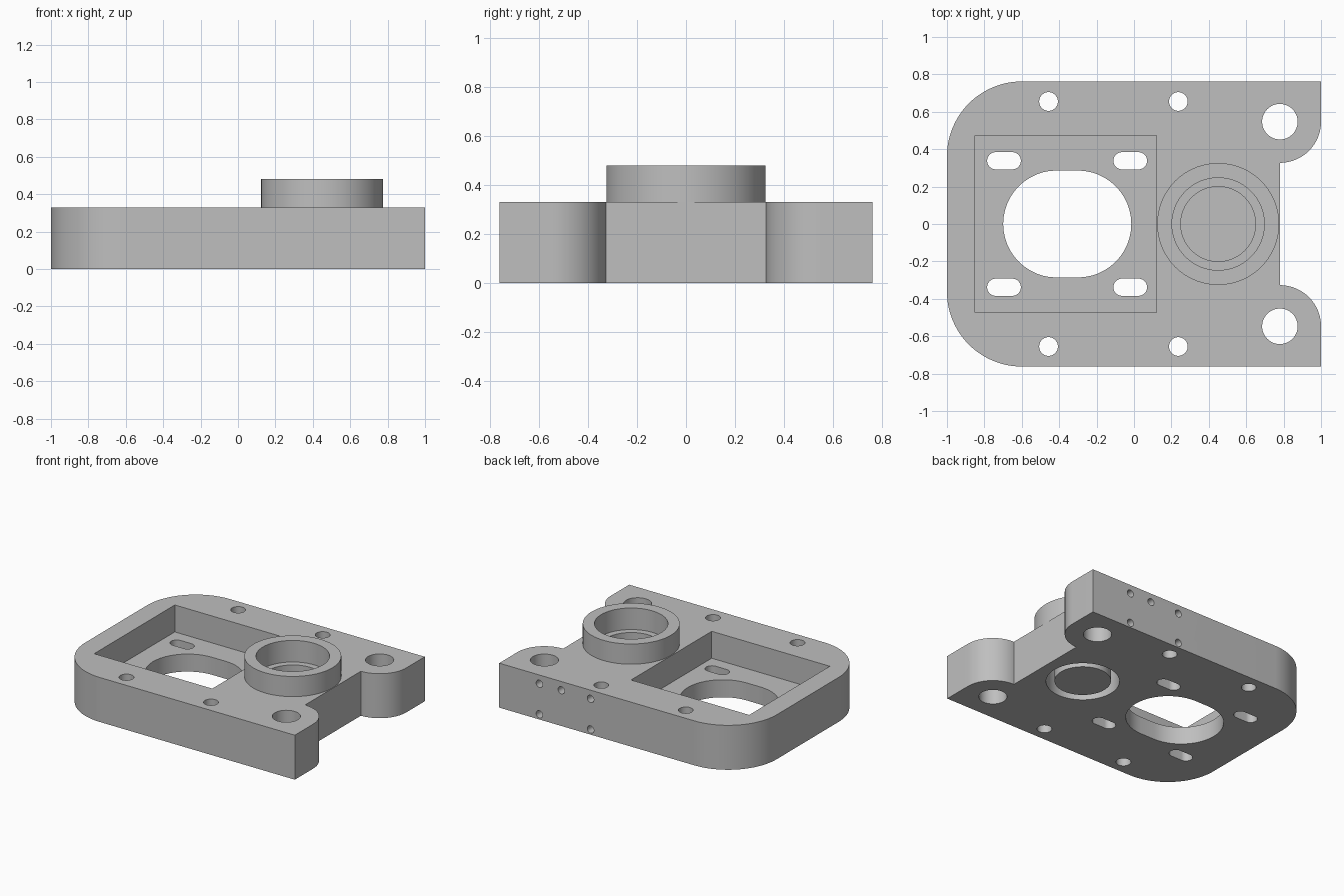
import bpy
import math
from mathutils import Matrix, Vector

cube = bpy.data.objects.get("Cube")
if cube:
    bpy.data.objects.remove(cube, do_unlink=True)

THICK = 0.33      # plate thickness
HALF = 0.762      # half depth of the plate
BOSS_X = 0.45

steel = bpy.data.materials.new("machined_grey")
steel.use_nodes = True
steel.diffuse_color = (0.52, 0.52, 0.52, 1)
steel.node_tree.nodes["Principled BSDF"].inputs["Base Color"].default_value = (0.52, 0.52, 0.52, 1)


def arc(cx, cy, r, start, end, steps=24):
    """Points on an arc, angles in degrees."""
    angles = [math.radians(start + (end - start) * i / steps) for i in range(steps + 1)]
    return [(cx + r * math.cos(a), cy + r * math.sin(a)) for a in angles]


def prism(name, outline, low, high):
    """Solid made by extruding a counter-clockwise outline from low to high."""
    n = len(outline)
    verts = [(x, y, z) for z in (low, high) for x, y in outline]
    faces = [list(range(n))[::-1], list(range(n, 2 * n))]
    faces += [[i, (i + 1) % n, n + (i + 1) % n, n + i] for i in range(n)]
    mesh = bpy.data.meshes.new(name)
    mesh.from_pydata(verts, [], faces)
    mesh.materials.append(steel)
    obj = bpy.data.objects.new(name, mesh)
    bpy.context.collection.objects.link(obj)
    return obj


def cylinder(name, x, y, r, low, high, steps=48):
    return prism(name, arc(x, y, r, 0, 360, steps)[:-1], low, high)


def slot(name, x, y, length, r, low, high):
    """Rounded slot running along x."""
    d = length / 2 - r
    outline = arc(x + d, y, r, -90, 90) + arc(x - d, y, r, 90, 270)
    return prism(name, outline, low, high)


def combine(target, tool, operation="DIFFERENCE"):
    """Boolean the tool into the target, then discard the tool."""
    tool.hide_render = True
    mod = target.modifiers.new("combine", "BOOLEAN")
    mod.operation = operation
    mod.solver = "EXACT"
    mod.object = tool
    bpy.context.view_layer.objects.active = target
    bpy.ops.object.modifier_apply(modifier=mod.name)
    bpy.data.objects.remove(tool, do_unlink=True)


# Plate: rounded left corners, two ears with rounded inner corners
outline = [(1, -HALF)]
outline += arc(0.78, -0.547, 0.22, 0, 90)
outline += arc(0.78, 0.547, 0.22, 270, 360)
outline += [(1, HALF)]
outline += arc(-0.6, HALF - 0.4, 0.4, 90, 180)
outline += arc(-0.6, -HALF + 0.4, 0.4, 180, 270)
plate = prism("mounting_plate", outline, 0, THICK)

# Raised round boss
combine(plate, cylinder("boss", BOSS_X, 0, 0.326, 0.25, 0.48, 72), "UNION")

# Stepped bore in the boss
combine(plate, cylinder("bore", BOSS_X, 0, 0.247, 0.32, 0.6, 64))
combine(plate, cylinder("bore_step", BOSS_X, 0, 0.2, 0.27, 0.5, 64))

# Ring groove on the underside around a central plug
combine(plate, cylinder("groove", BOSS_X, 0, 0.247, -0.1, 0.2, 64))
combine(plate, cylinder("plug", BOSS_X, 0, 0.19, 0.005, 0.24, 64), "UNION")

# Rectangular pocket with an oval opening in its floor
pocket = [(-0.85, -0.473), (0.12, -0.473), (0.12, 0.473), (-0.85, 0.473)]
combine(plate, prism("pocket", pocket, 0.13, 0.4))
combine(plate, slot("opening", -0.357, 0, 0.685, 0.286, -0.1, 0.2))

# Mirrored slots, bolt holes and ear holes
for side in (-1, 1):
    for x in (-0.695, -0.02):
        combine(plate, slot("slot", x, side * 0.338, 0.18, 0.046, -0.1, 0.2))
    for x in (-0.457, 0.237):
        combine(plate, cylinder("bolt_hole", x, side * 0.655, 0.05, -0.1, 0.5))
    combine(plate, cylinder("ear_hole", 0.78, side * 0.547, 0.095, -0.1, 0.5))

# Small blind holes drilled into the back edge
for x, z in ((0.67, 0.265), (0.49, 0.265), (0.25, 0.265), (0.67, 0.038), (0.25, 0.038)):
    drill = cylinder("edge_hole", 0, 0, 0.027, -0.1, 0.1, 24)
    drill.data.transform(Matrix.Translation(Vector((x, HALF, z))) @ Matrix.Rotation(math.pi / 2, 4, "X"))
    combine(plate, drill)

# Smooth curved walls, keep machined edges sharp
bpy.ops.object.select_all(action="DESELECT")
plate.select_set(True)
bpy.context.view_layer.objects.active = plate
bpy.ops.object.shade_smooth_by_angle(angle=math.radians(30))
